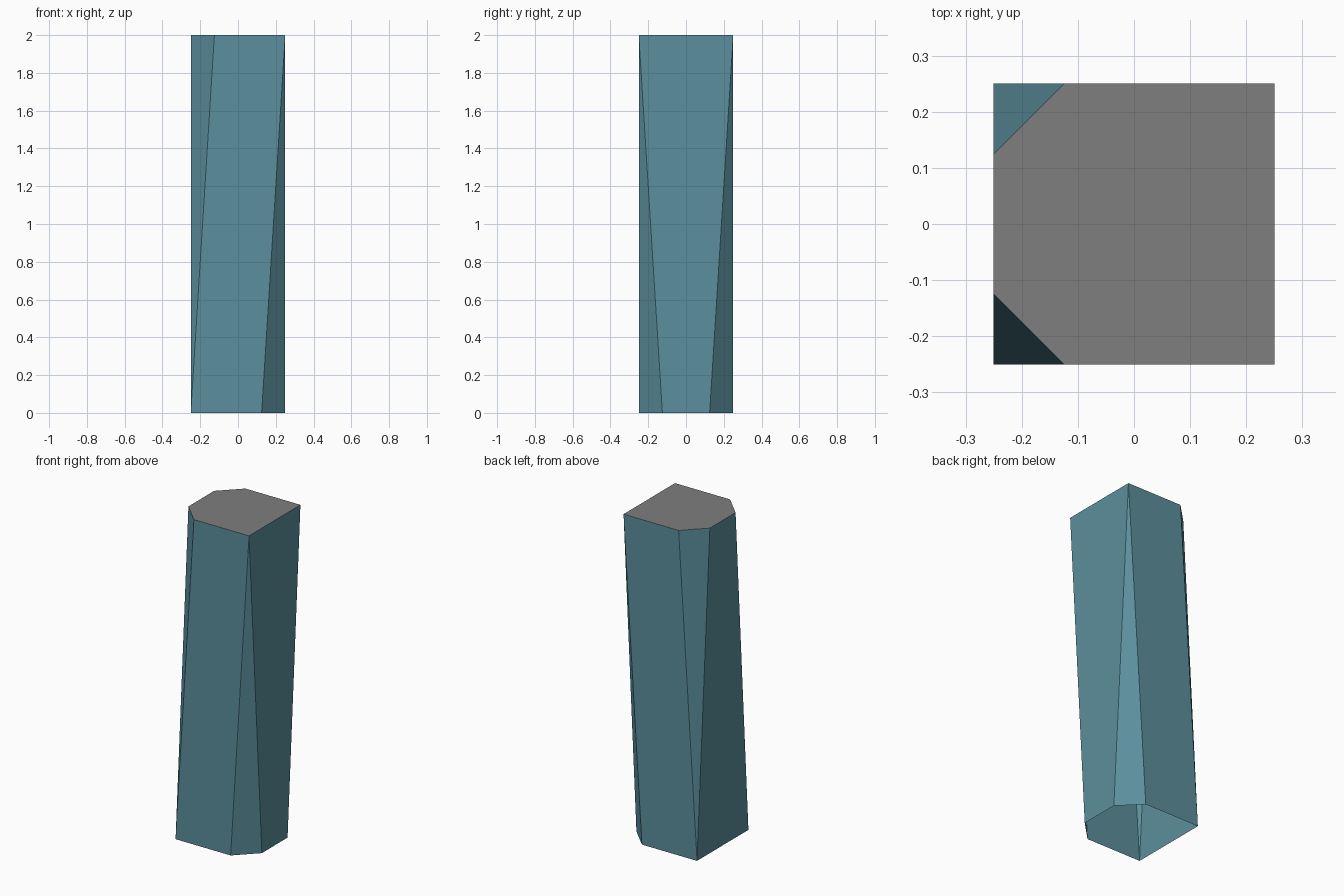
import bpy
import bmesh

if "Cube" in bpy.data.objects:
    bpy.data.objects.remove(bpy.data.objects["Cube"])

HALF, HEIGHT, CUT = 0.25, 2.0, 0.125


def material(name, rgb):
    m = bpy.data.materials.new(name)
    m.diffuse_color = (*rgb, 1.0)
    m.use_nodes = True
    m.node_tree.nodes["Principled BSDF"].inputs["Base Color"].default_value = m.diffuse_color
    return m


# Square column, open underneath: left corners are cut at the top,
# right corners are cut at the bottom, each cut tapering to a point.
bm = bmesh.new()


def corner(sx, sy, z):
    """Vertices at one corner, counter-clockwise: two if cut, else one repeated."""
    if (sx < 0) != (z > 0):
        v = bm.verts.new((sx * HALF, sy * HALF, z))
        return [v, v]
    along_x = bm.verts.new((sx * (HALF - CUT), sy * HALF, z))
    along_y = bm.verts.new((sx * HALF, sy * (HALF - CUT), z))
    return [along_x, along_y] if sx * sy < 0 else [along_y, along_x]


order = [(-1, -1), (1, -1), (1, 1), (-1, 1)]
low = [v for c in order for v in corner(*c, 0.0)]
high = [v for c in order for v in corner(*c, HEIGHT)]

# Side walls and tapering corner triangles
for i in range(8):
    j = (i + 1) % 8
    bm.faces.new(list(dict.fromkeys([low[i], low[j], high[j], high[i]])))

# Grey top cap
cap = bm.faces.new(list(dict.fromkeys(high)))
cap.material_index = 1

mesh = bpy.data.meshes.new("column")
bm.to_mesh(mesh)
bm.free()
mesh.materials.append(material("teal blue", (0.105, 0.275, 0.335)))
mesh.materials.append(material("mid grey", (0.21, 0.21, 0.21)))
bpy.context.collection.objects.link(bpy.data.objects.new("column", mesh))
